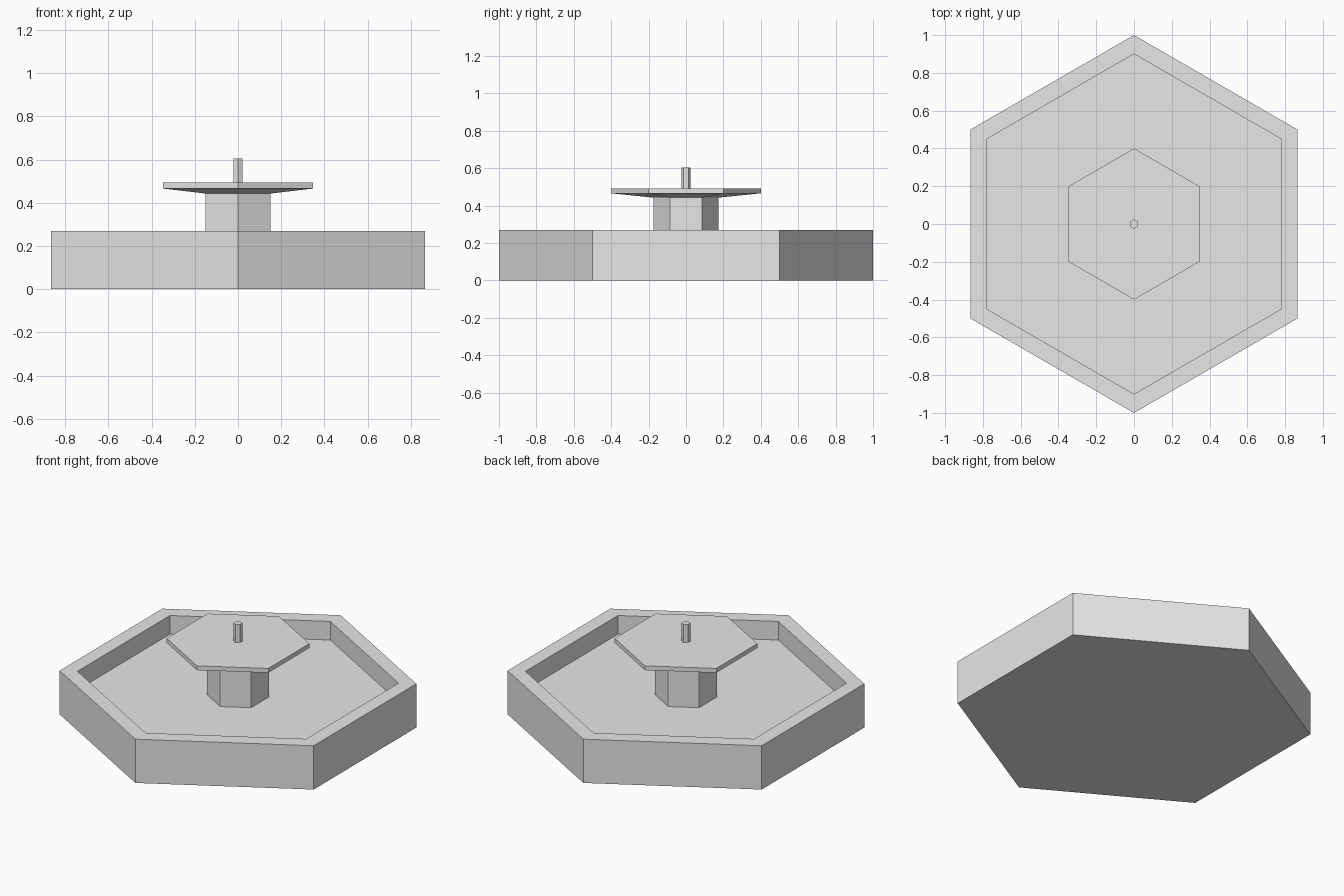
import bpy, bmesh, math

if "Cube" in bpy.data.objects:
    bpy.data.objects.remove(bpy.data.objects["Cube"])

stone = bpy.data.materials.new("grey_stone")
stone.diffuse_color = (0.8, 0.8, 0.8, 1)
stone.use_nodes = True
stone.node_tree.nodes["Principled BSDF"].inputs["Base Color"].default_value = stone.diffuse_color


def hex_lathe(name, profile):
    """Stack hexagon rings from (radius, z) pairs, capped at both ends."""
    bm = bmesh.new()
    rings = []
    for r, z in profile:
        angles = [math.radians(90 + 60 * i) for i in range(6)]
        rings.append([bm.verts.new((r * math.cos(a), r * math.sin(a), z)) for a in angles])
    for lo, hi in zip(rings, rings[1:]):
        for i in range(6):
            j = (i + 1) % 6
            bm.faces.new((lo[i], lo[j], hi[j], hi[i]))
    bm.faces.new(rings[0][::-1])
    bm.faces.new(rings[-1])
    bmesh.ops.recalc_face_normals(bm, faces=bm.faces)
    mesh = bpy.data.meshes.new(name)
    bm.to_mesh(mesh)
    bm.free()
    mesh.materials.append(stone)
    obj = bpy.data.objects.new(name, mesh)
    bpy.context.collection.objects.link(obj)


# Basin with a raised rim around a sunken floor
hex_lathe("basin", [(1.0, 0), (1.0, 0.27), (0.9, 0.27), (0.9, 0.155)])
# Column carrying the upper plate
hex_lathe("column", [(0.173, 0.155), (0.173, 0.445)])
# Upper plate with a sloping underside
hex_lathe("upper_plate", [(0.173, 0.443), (0.4, 0.466), (0.4, 0.493)])
# Thin spout on top
hex_lathe("spout", [(0.025, 0.493), (0.025, 0.605)])
